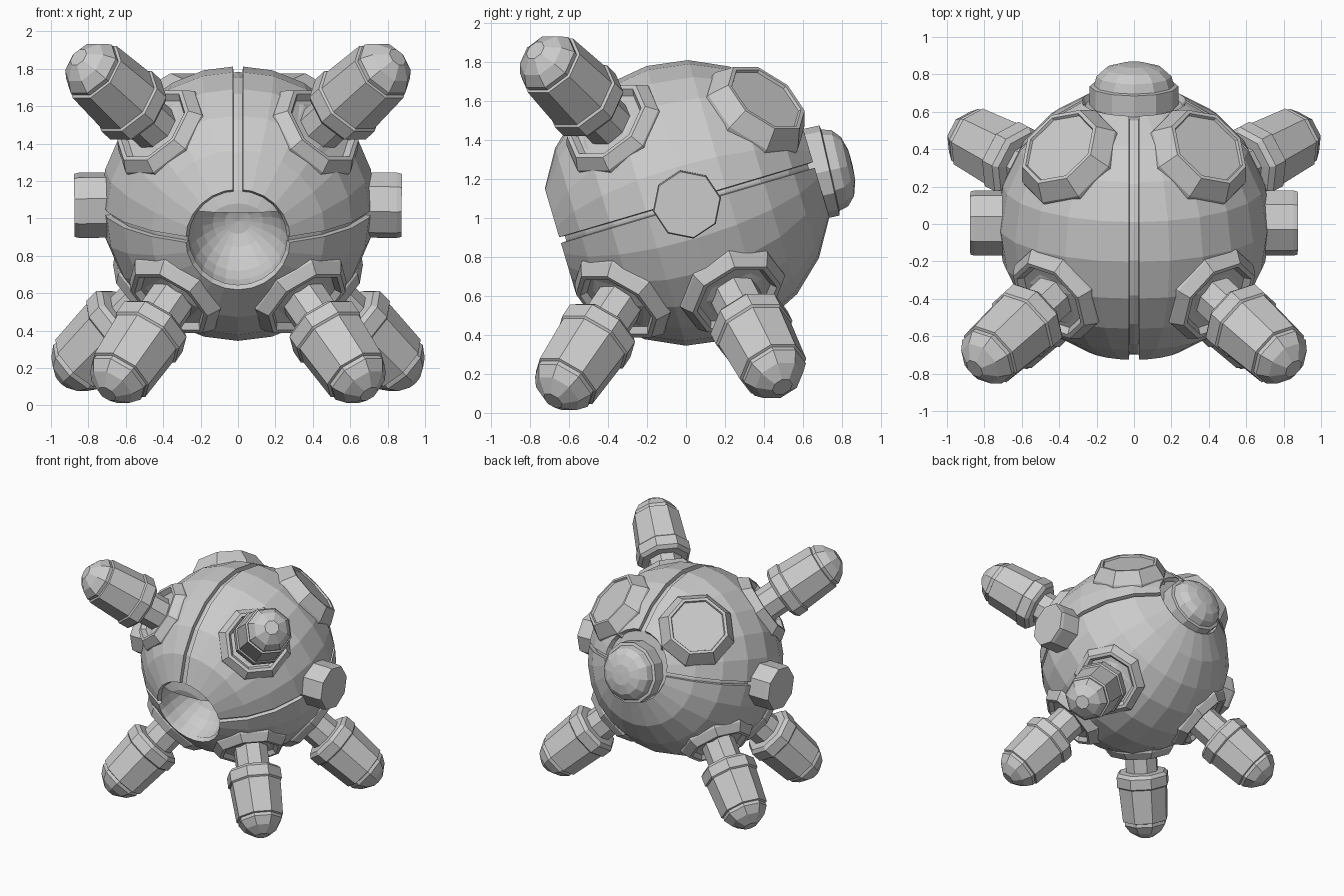
import bpy, bmesh, math
from mathutils import Vector, Matrix

cube = bpy.data.objects.get("Cube")
if cube:
    bpy.data.objects.remove(cube, do_unlink=True)

CENTRE = Vector((0, 0.005, 1.08))
R = 0.735                                  # shell radius
FRONT = Vector((0, -0.959, -0.284))        # tilted axis through the eye socket
RIM = math.asin(0.28 / R)                  # angle of the open ends

metal = bpy.data.materials.new("grey_metal")
metal.use_nodes = True
grey = (0.6, 0.6, 0.6, 1)
metal.diffuse_color = grey
metal.node_tree.nodes["Principled BSDF"].inputs["Base Color"].default_value = grey


def lathe(name, profile, sides, direction, cuts=(), thickness=0, phase=0):
    """Spin (radius, height) points around a direction leaving the centre.
    Each cut is a local (point, normal) plane; the side along the normal stays."""
    bm = bmesh.new()
    rings = []
    for r, h in profile:
        ring = []
        for i in range(sides):
            a = math.tau * (i + phase) / sides
            ring.append(bm.verts.new((r * math.cos(a), r * math.sin(a), h)))
        rings.append(ring)
    for low, high in zip(rings, rings[1:]):
        for i in range(sides):
            j = (i + 1) % sides
            bm.faces.new((low[i], low[j], high[j], high[i]))
    bmesh.ops.remove_doubles(bm, verts=bm.verts, dist=1e-5)
    for point, normal in cuts:
        geom = bm.verts[:] + bm.edges[:] + bm.faces[:]
        cut = bmesh.ops.bisect_plane(bm, geom=geom, plane_co=point,
                                     plane_no=normal, clear_inner=True)
        if not thickness:
            edges = [e for e in cut["geom_cut"] if isinstance(e, bmesh.types.BMEdge)]
            bmesh.ops.holes_fill(bm, edges=edges)
    if not thickness:
        bmesh.ops.recalc_face_normals(bm, faces=bm.faces)
    mesh = bpy.data.meshes.new(name)
    bm.to_mesh(mesh)
    bm.free()
    mesh.materials.append(metal)
    obj = bpy.data.objects.new(name, mesh)
    bpy.context.collection.objects.link(obj)
    turn = Vector(direction).to_track_quat('Z', 'Y').to_matrix().to_4x4()
    obj.matrix_world = Matrix.Translation(CENTRE) @ turn
    if thickness:
        solid = obj.modifiers.new("thickness", 'SOLIDIFY')
        solid.thickness = thickness
        solid.offset = -1
    return obj


def arc(radius, start, end, steps):
    """Profile points on a sphere, angles measured from the front pole."""
    angles = [start + (end - start) * i / steps for i in range(steps + 1)]
    return [(radius * math.sin(a), radius * math.cos(a)) for a in angles]


# Body shells: two upper quarters and one lower half, with seams between
shell = arc(R, math.pi - RIM, RIM, 8)
for side, label in ((1, "left"), (-1, "right")):
    lathe("upper_shell_" + label, shell, 24, FRONT, thickness=0.035,
          cuts=[((side * 0.027, 0, 0), (side, 0, 0)), ((0, 0.016, 0), (0, 1, 0))])
lathe("lower_shell", shell, 24, FRONT, thickness=0.035,
      cuts=[((0, -0.016, 0), (0, -1, 0))])

# Inner core with the hollow eye bowl at the front
core = [(0, -0.645)] + arc(0.703, math.pi - RIM, RIM, 8)
bowl = [(0.268 * math.cos(a), 0.648 - 0.32 * math.sin(a))
        for a in (math.pi / 2 * i / 6 for i in range(7))]
lathe("core_and_eye_bowl", core + bowl, 24, FRONT)

# Lid ledge in the top of the eye bowl
lathe("eye_lid", [(0, 0.57), (0.24, 0.57), (0.268, 0.65), (0.2, 0.675), (0, 0.685)],
      24, FRONT, cuts=[((0, 0.15, 0), (0, 1, 0))])

# Rear knob
lathe("rear_knob",
      [(0, 0.6), (0.237, 0.6), (0.237, 0.75), (0.214, 0.755), (0.2, 0.805),
       (0.155, 0.845), (0.08, 0.868), (0, 0.872)],
      12, (0, 0.975, 0.22))

# Profiles shared by the repeated parts
leg_socket = [(0, 0.66), (0.285, 0.66), (0.285, 0.685), (0.243, 0.745),
              (0.218, 0.745), (0.195, 0.712), (0, 0.712)]
empty_socket = [(0, 0.6), (0.3, 0.6), (0.295, 0.685), (0.235, 0.785),
                (0.213, 0.785), (0.207, 0.77), (0, 0.77)]
button = [(0, 0.6), (0.178, 0.6), (0.178, 0.85), (0.172, 0.875), (0, 0.875)]
leg = [(0, 0.68), (0.13, 0.68), (0.13, 0.855), (0.185, 0.86), (0.21, 0.885),
       (0.21, 0.965), (0.198, 0.975), (0.182, 1.245), (0.167, 1.25),
       (0.17, 1.275), (0.13, 1.335), (0.055, 1.385), (0, 1.385)]

# Leg directions on the left side, with extra length
legs = {
    "upper_front": ((0.613, -0.56, 0.562), 0.01),
    "lower_front": ((0.495, -0.487, -0.72), 0.03),
    "lower_rear": ((0.66, 0.345, -0.667), 0.035),
}

for side, label in ((1, "left"), (-1, "right")):
    # Legs and their sockets
    for place, ((x, y, z), extra) in legs.items():
        way = (side * x, y, z)
        stretched = [(r, h + extra if h > 0.7 else h) for r, h in leg]
        lathe(f"{place}_socket_{label}", leg_socket, 8, way, phase=0.5)
        lathe(f"{place}_leg_{label}", stretched, 8, way, phase=0.5)
    # Empty socket on the upper rear
    lathe("upper_rear_socket_" + label, empty_socket, 8,
          (side * 0.51, 0.52, 0.685), phase=0.5)
    # Button on the side seam
    lathe("side_button_" + label, button, 8, (side, 0, -0.012), phase=0.25)
